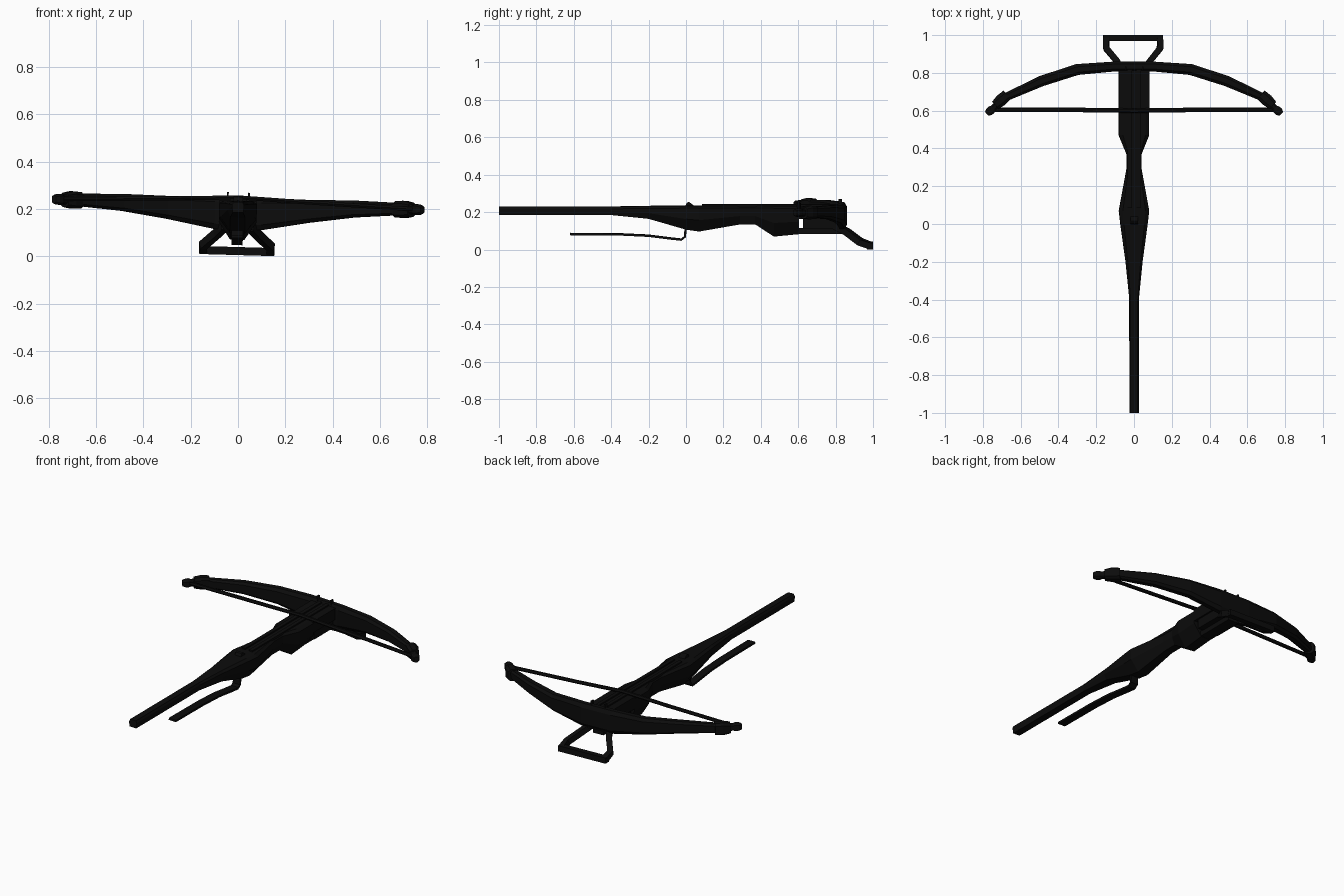
import bpy, bmesh, math
from mathutils import Vector, Matrix

if "Cube" in bpy.data.objects:
    bpy.data.objects.remove(bpy.data.objects["Cube"])

# Whole weapon leans slightly to one side
ROLL = (Matrix.Translation((0, 0, 0.2)) @ Matrix.Rotation(0.0287, 4, 'Y')
        @ Matrix.Translation((0, 0, -0.2)))


def material(name, v):
    m = bpy.data.materials.new(name)
    m.diffuse_color = (v, v, v, 1)
    m.use_nodes = True
    m.node_tree.nodes["Principled BSDF"].inputs["Base Color"].default_value = m.diffuse_color
    return m


BLACK = material("matte black", 0.0035)


def loft(name, rings, closed=False):
    """Skin a list of equally sized point rings into a flat-shaded solid."""
    bm = bmesh.new()
    vs = [[bm.verts.new(p) for p in r] for r in rings]
    n = len(vs[0])
    for i in range(len(vs) if closed else len(vs) - 1):
        a, b = vs[i], vs[(i + 1) % len(vs)]
        for j in range(n):
            k = (j + 1) % n
            bm.faces.new((a[j], a[k], b[k], b[j]))
    if not closed:
        bm.faces.new(vs[0])
        bm.faces.new(vs[-1])
    bmesh.ops.recalc_face_normals(bm, faces=bm.faces)
    bm.transform(ROLL)
    me = bpy.data.meshes.new(name)
    bm.to_mesh(me)
    bm.free()
    me.materials.append(BLACK)
    ob = bpy.data.objects.new(name, me)
    bpy.context.collection.objects.link(ob)
    return ob


def box(name, x0, x1, y0, y1, z0, z1):
    return loft(name, [[(x0, y, z0), (x1, y, z0), (x1, y, z1), (x0, y, z1)] for y in (y0, y1)])


def sweep(name, pts, half_w, half_h, sides=4):
    """Sweep a rectangular (4) or round section along a path."""
    pts = [Vector(p) for p in pts]
    rings = []
    for i, p in enumerate(pts):
        t = (pts[min(i + 1, len(pts) - 1)] - pts[max(i - 1, 0)]).normalized()
        up = Vector((0, 0, 1)) if abs(t.z) < 0.9 else Vector((0, -1, 0))
        s = t.cross(up).normalized()
        u = s.cross(t)
        if sides == 4:
            offs = [(-1, -1), (1, -1), (1, 1), (-1, 1)]
        else:
            offs = [(math.cos(2 * math.pi * k / sides), math.sin(2 * math.pi * k / sides))
                    for k in range(sides)]
        rings.append([p + s * a * half_w + u * b * half_h for a, b in offs])
    return loft(name, rings)


def stock_ring(y, w, bottom, top, taper):
    mid = bottom + (top - bottom) * 0.45
    return [(-w * taper, y, bottom), (w * taper, y, bottom), (w, y, mid), (w, y, top - 0.012),
            (w * 0.75, y, top), (-w * 0.75, y, top), (-w, y, top - 0.012), (-w, y, mid)]


# Stock: y, half width, bottom, top, bottom width factor
stock = [(-1, 0.025, 0.185, 0.23, 0.9), (-0.4, 0.025, 0.185, 0.23, 0.9),
         (-0.2, 0.045, 0.165, 0.233, 0.7), (0.0, 0.072, 0.107, 0.235, 0.45),
         (0.07, 0.08, 0.097, 0.235, 0.4), (0.29, 0.04, 0.135, 0.235, 0.6),
         (0.37, 0.04, 0.135, 0.235, 0.6), (0.47, 0.08, 0.07, 0.235, 0.38),
         (0.605, 0.08, 0.083, 0.235, 0.4)]
loft("stock", [stock_ring(*s) for s in stock])

# Fore end: top deck, lower bridge and bow block, leaving a through slot
box("fore_deck", -0.08, 0.08, 0.60, 0.855, 0.165, 0.235)
box("fore_bridge", -0.035, 0.035, 0.60, 0.84, 0.085, 0.115)
box("bow_block", -0.07, 0.07, 0.625, 0.85, 0.112, 0.17)

# Bolt groove rails, trigger nut and front pins
for side, sx in (("left", -1), ("right", 1)):
    box("rail_" + side, sx * 0.024 - 0.011, sx * 0.024 + 0.011, 0.085, 0.85, 0.22, 0.243)
    box("pin_" + side, sx * 0.045 - 0.004, sx * 0.045 + 0.004, 0.815, 0.835, 0.23, 0.27)
loft("trigger_nut", [[(x, -0.005, 0.23), (x, 0.045, 0.23), (x, 0.035, 0.24), (x, 0.015, 0.255),
                      (x, 0.005, 0.25)] for x in (-0.02, 0.02)])

# Long trigger lever under the stock
sweep("trigger_lever", [(0, -0.62, 0.083), (0, -0.35, 0.081), (0, -0.2, 0.074), (0, -0.08, 0.059),
                        (0, -0.025, 0.053), (0, -0.006, 0.068), (0, 0, 0.13)], 0.024, 0.006)


# Bow: x, y, half thickness, bottom, top for one side, mirrored
half = [(0.10, 0.834, 0.026, 0.113, 0.25), (0.30, 0.818, 0.029, 0.15, 0.247),
        (0.49, 0.757, 0.028, 0.178, 0.25), (0.69, 0.667, 0.021, 0.194, 0.245),
        (0.745, 0.615, 0.016, 0.2, 0.238), (0.755, 0.605, 0.022, 0.196, 0.242),
        (0.768, 0.594, 0.022, 0.198, 0.24), (0.78, 0.583, 0.013, 0.203, 0.235)]


def blade_rings(prof):
    rings = []
    for i, (x, y, t, b, top) in enumerate(prof):
        p, q = prof[max(i - 1, 0)], prof[min(i + 1, len(prof) - 1)]
        n = Vector((-(q[1] - p[1]), q[0] - p[0], 0)).normalized()
        c = (top - b) * 0.16
        ring = [(-t, b + c), (-t * .5, b), (t * .5, b), (t, b + c),
                (t, top - c), (t * .5, top), (-t * .5, top), (-t, top - c)]
        rings.append([Vector((x, y, z)) + n * o for o, z in ring])
    return rings


mirrored = [(-x, *rest) for x, *rest in reversed(half)]
loft("bow", blade_rings(mirrored + half))

# Bindings around the limb tips
wrap = [(0.672, 0.684, 0.029, 0.184, 0.252), (0.705, 0.655, 0.032, 0.182, 0.255),
        (0.735, 0.628, 0.025, 0.188, 0.248)]
loft("binding_right", blade_rings(wrap))
loft("binding_left", blade_rings([(-x, *rest) for x, *rest in reversed(wrap)]))

# Bowstring resting on the rail
sweep("bowstring", [(-0.752, 0.605, 0.22), (-0.3, 0.604, 0.236), (0, 0.6, 0.249),
                    (0.3, 0.604, 0.236), (0.752, 0.605, 0.22)], 0.012, 0.01, 6)

# Foot stirrup
leg = [(0.055, 0.80, 0.125), (0.085, 0.86, 0.095), (0.143, 0.93, 0.042), (0.143, 0.985, 0.022)]
sweep("stirrup_left", [(-x, y, z) for x, y, z in leg], 0.016, 0.017)
sweep("stirrup_right", leg, 0.016, 0.017)
box("stirrup_bar", -0.158, 0.158, 0.968, 1.0, 0.005, 0.039)
